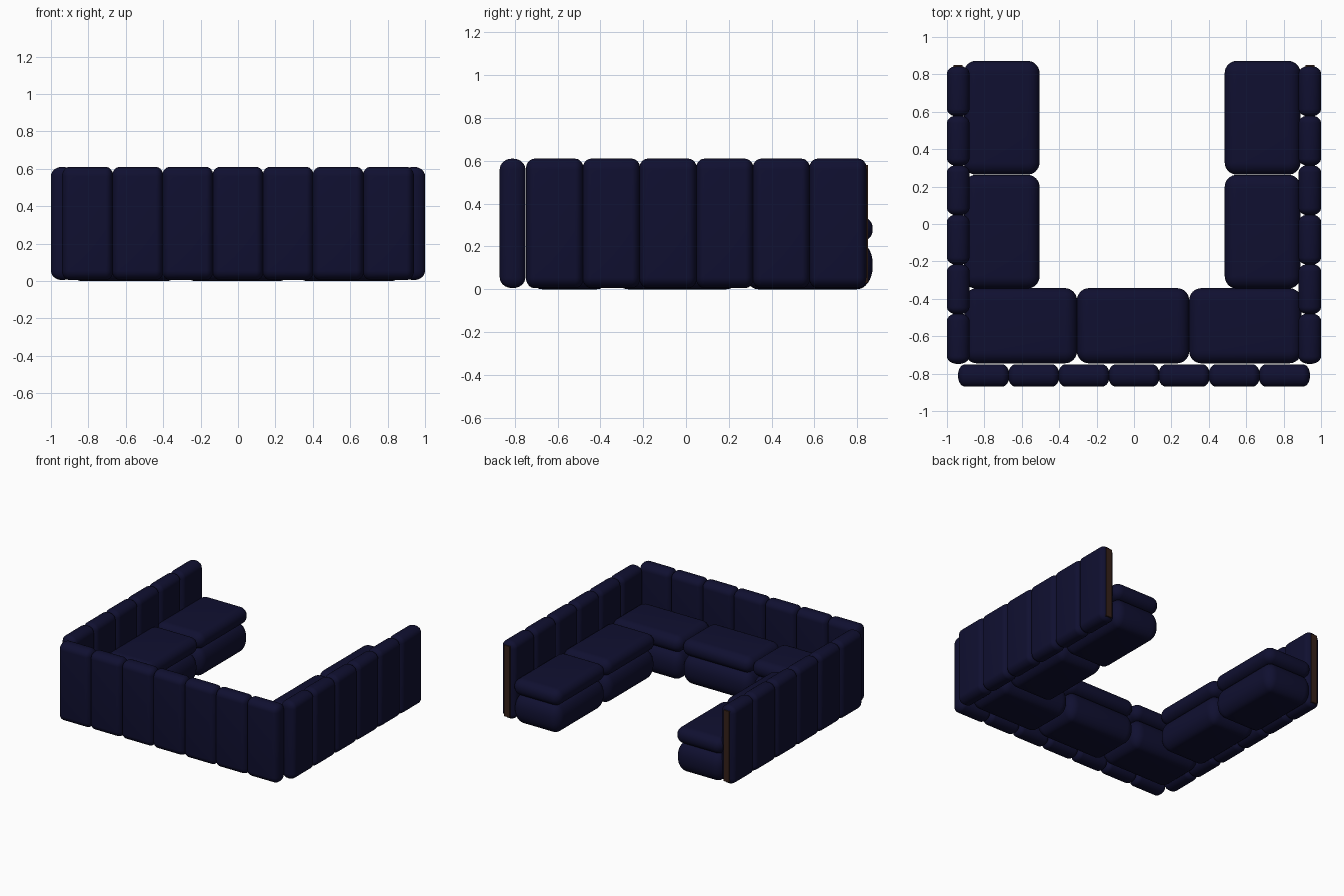
import bpy
import bmesh
from mathutils import Vector

if "Cube" in bpy.data.objects:
    bpy.data.objects.remove(bpy.data.objects["Cube"], do_unlink=True)


def make_material(name, rgb):
    mat = bpy.data.materials.new(name)
    mat.use_nodes = True
    colour = (*rgb, 1.0)
    mat.diffuse_color = colour
    bsdf = mat.node_tree.nodes["Principled BSDF"]
    bsdf.inputs["Base Color"].default_value = colour
    bsdf.inputs["Roughness"].default_value = 0.8
    return mat


navy = make_material("navy fabric", (0.005, 0.005, 0.03))
wood = make_material("dark wood", (0.035, 0.015, 0.01))


def box(name, low, high, mat, radii=None, segments=8):
    """Box between two corners, with elliptical rounding given per axis."""
    low, high = Vector(low), Vector(high)
    size = high - low
    scale = Vector(radii) if radii else Vector((1, 1, 1))
    bm = bmesh.new()
    bmesh.ops.create_cube(bm, size=1)
    bmesh.ops.scale(bm, verts=bm.verts,
                    vec=[s / r for s, r in zip(size, scale)])
    if radii:
        bmesh.ops.bevel(bm, geom=bm.edges[:], offset=1, offset_type='OFFSET',
                        segments=segments, profile=0.5, affect='EDGES')
    bmesh.ops.scale(bm, verts=bm.verts, vec=scale)
    for face in bm.faces:
        face.smooth = radii is not None
    mesh = bpy.data.meshes.new(name)
    bm.to_mesh(mesh)
    bm.free()
    mesh.materials.append(mat)
    obj = bpy.data.objects.new(name, mesh)
    obj.location = (low + high) / 2
    bpy.context.collection.objects.link(obj)
    return obj


# Upholstered back: a row of upright padded panels
OVERLAP = 0.003
BOTTOM, TOP = 0.006, 0.61
pitch = 1.876 / 7
for i in range(7):
    x = -0.938 + i * pitch
    box(f"back_panel_{i + 1}", (x - OVERLAP, -0.87, BOTTOM),
        (x + pitch + OVERLAP, -0.75, TOP), navy, (0.04, 0.057, 0.05))

# Upholstered arms: the same panels turned along each side
pitch = 1.587 / 6
for side, inner, outer in (("right", -1.0, -0.88), ("left", 0.88, 1.0)):
    for i in range(6):
        y = -0.745 + i * pitch
        box(f"{side}_arm_panel_{i + 1}", (inner, y - OVERLAP, BOTTOM),
            (outer, y + pitch + OVERLAP, TOP), navy, (0.057, 0.04, 0.05))
    # Wooden board showing at the open end of the arm
    middle = (inner + outer) / 2
    box(f"{side}_arm_end_board", (middle - 0.024, 0.7, 0.03),
        (middle + 0.024, 0.849, 0.58), wood)


def seat(name, x0, x1, y0, y1):
    """Rounded base with a softer loose cushion on top."""
    box(f"{name}_base", (x0, y0, 0), (x1, y1, 0.226), navy,
        (0.075, 0.075, 0.105))
    box(f"{name}_cushion", (x0, y0, 0.218), (x1, y1, 0.345), navy,
        (0.065, 0.065, 0.06))


# Three seats along the back
for i, place in enumerate(("right_corner", "middle", "left_corner")):
    x = -0.905 + i * 0.6
    seat(f"{place}_seat", x, x + 0.6, -0.745, -0.343)

# Two seats along each side
for side, x0, x1 in (("right", -0.91, -0.505), ("left", 0.485, 0.89)):
    for place, y0 in (("inner", -0.345), ("outer", 0.264)):
        seat(f"{side}_{place}_seat", x0, x1, y0, y0 + 0.608)
